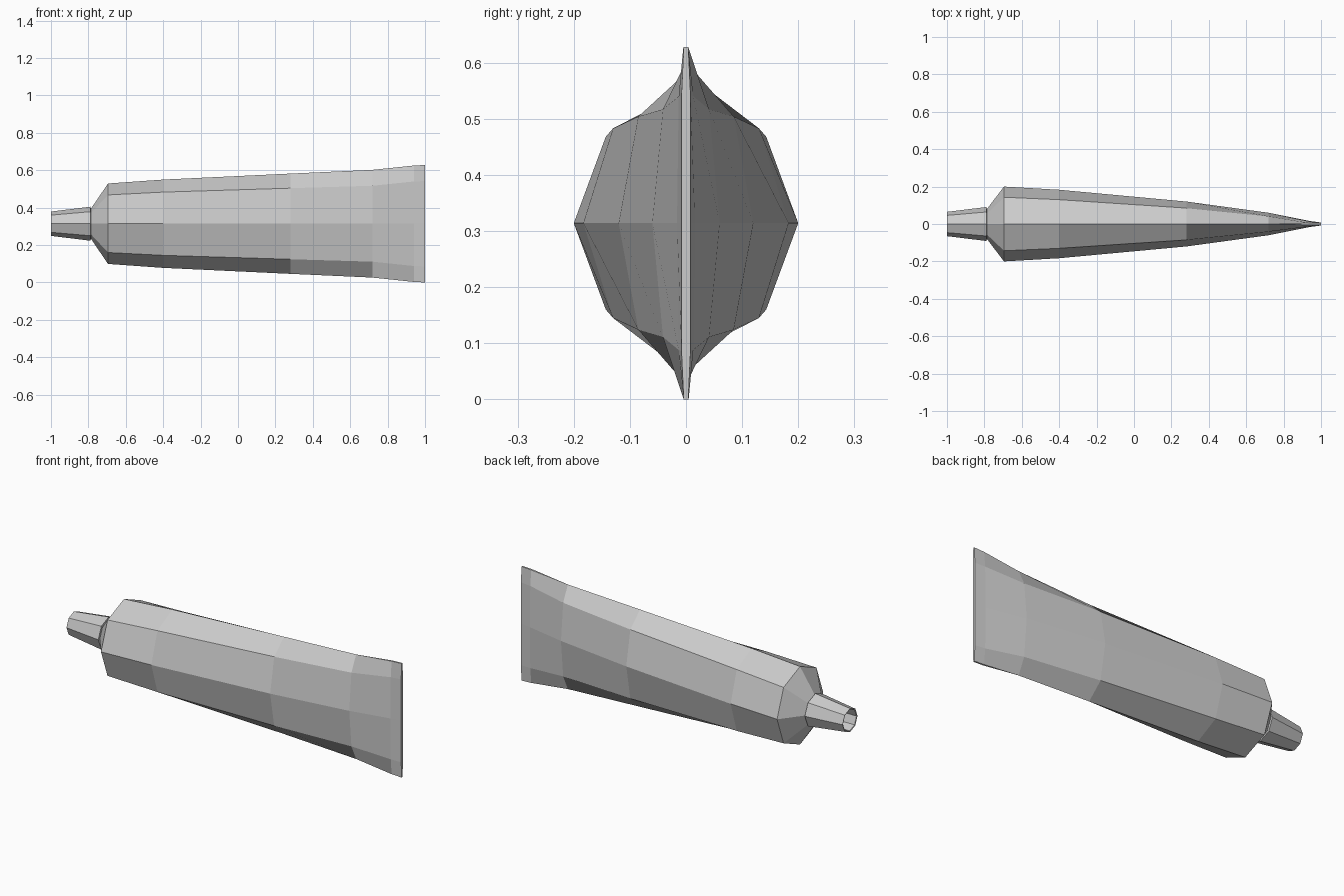
import bpy, bmesh, math

if "Cube" in bpy.data.objects:
    bpy.data.objects.remove(bpy.data.objects["Cube"])

ZC = 0.314  # height of the tube axis


def loft(name, rings, cap_start=False, cap_end=False):
    """Skin a list of equal-length vertex rings running along x."""
    bm = bmesh.new()
    loops = [[bm.verts.new(p) for p in ring] for ring in rings]
    n = len(loops[0])
    for a, b in zip(loops, loops[1:]):
        for i in range(n):
            j = (i + 1) % n
            bm.faces.new((a[i], a[j], b[j], b[i]))
    if cap_start:
        bm.faces.new(loops[0][::-1])
    if cap_end:
        bm.faces.new(loops[-1])
    bmesh.ops.remove_doubles(bm, verts=bm.verts, dist=0.0005)
    bmesh.ops.recalc_face_normals(bm, faces=bm.faces)
    mesh = bpy.data.meshes.new(name)
    bm.to_mesh(mesh)
    bm.free()
    obj = bpy.data.objects.new(name, mesh)
    bpy.context.collection.objects.link(obj)
    return obj


def section(x, side, diag_y, diag_z, top, top_y=0.0):
    """Eight-sided section; top_y splits the top and bottom points into a flat."""
    quarter = [(side, 0), (diag_y, diag_z), (top_y, top)]
    half = quarter + [(-y, z) for y, z in quarter[::-1]]
    pts = half + [(y, -z) for y, z in (half[4], half[3], half[2], half[1])]
    return [(x, y, ZC + z) for y, z in pts]


def octagon(x, r):
    return [(x, r * math.cos(i * math.pi / 4), ZC + r * math.sin(i * math.pi / 4))
            for i in range(8)]


# Tube body: sloped shoulder, round front, flattening to the crimped end
loft("tube_body", [
    section(-0.788, 0.078, 0.055, 0.055, 0.078),
    section(-0.695, 0.200, 0.143, 0.154, 0.215),
    section(-0.40, 0.183, 0.130, 0.169, 0.236),
    section(0.28, 0.120, 0.085, 0.190, 0.268),
    section(0.72, 0.060, 0.041, 0.203, 0.288),
    section(0.94, 0.016, 0.013, 0.226, 0.311, 0.005),
    section(1.00, 0.008, 0.008, 0.228, 0.314, 0.004),
], cap_start=True, cap_end=True)

# Tapered cap: stepped rear rim, open at the tip
loft("cap", [
    octagon(-0.785, 0.060),
    octagon(-0.788, 0.091),
    octagon(-1.00, 0.065),
    octagon(-0.998, 0.059),
    octagon(-0.80, 0.060),
])
